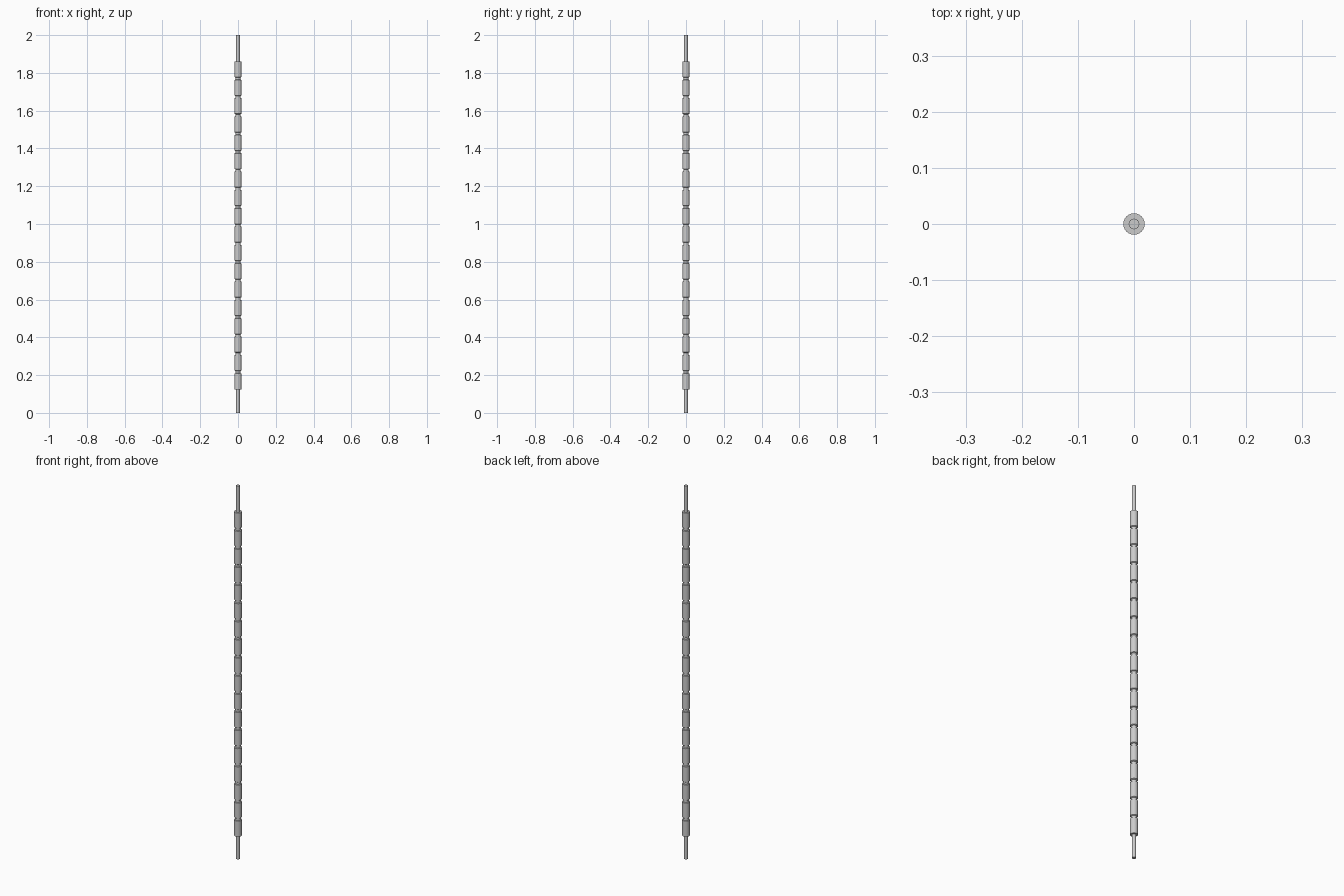
import bpy, bmesh, math

if "Cube" in bpy.data.objects:
    bpy.data.objects.remove(bpy.data.objects["Cube"])

SIDES = 24

def lathe(name, profile):
    """Spin a closed (radius, z) profile around the z axis."""
    bm = bmesh.new()
    rings = []
    for r, z in profile:
        rings.append([bm.verts.new((r * math.cos(2 * math.pi * i / SIDES),
                                    r * math.sin(2 * math.pi * i / SIDES), z))
                      for i in range(SIDES)])
    for a, b in zip(rings, rings[1:]):
        for i in range(SIDES):
            j = (i + 1) % SIDES
            bm.faces.new((a[i], a[j], b[j], b[i]))
    bm.faces.new(rings[0][::-1])
    bm.faces.new(rings[-1])
    me = bpy.data.meshes.new(name)
    bm.to_mesh(me)
    bm.free()
    ob = bpy.data.objects.new(name, me)
    bpy.context.collection.objects.link(ob)
    bpy.context.view_layer.objects.active = ob
    ob.select_set(True)
    bpy.ops.object.shade_smooth_by_angle(angle=math.radians(30))
    ob.select_set(False)
    return ob

# Thin central rod
lathe("rod", [(0.0095, 0), (0.0095, 2)])

# Ribbed sleeve: repeated collars with a recessed neck between them
COUNT, BOTTOM, TOP, LENGTH = 18, 0.125, 1.86, 0.084
pitch = (TOP - BOTTOM - LENGTH) / (COUNT - 1)
profile = []
for k in range(COUNT):
    z = BOTTOM + k * pitch
    if k:
        profile += [(0.0135, z - 0.001), (0.019, z + 0.002)]
    else:
        profile += [(0.019, z)]
    profile += [(0.019, z + LENGTH)]
    if k < COUNT - 1:
        profile += [(0.0135, z + LENGTH + 0.001)]
lathe("ribbed_sleeve", profile)
